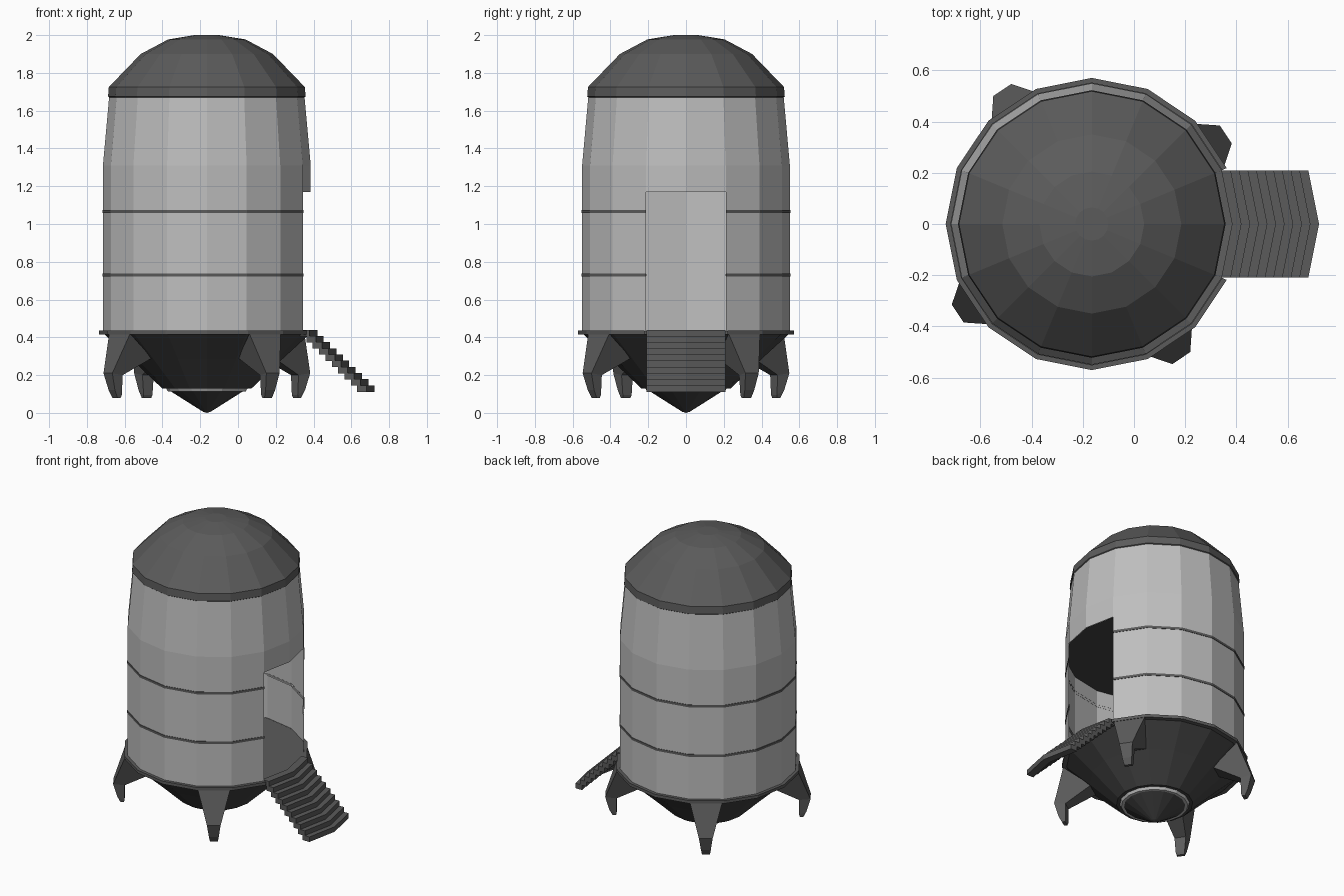
import bpy, bmesh
from math import sin, cos, pi, radians
from mathutils import Vector, Matrix

if "Cube" in bpy.data.objects:
    bpy.data.objects.remove(bpy.data.objects["Cube"])

SIDES = 16
CENTRE_X = -0.165
STEP_ANGLE = 2 * pi / SIDES


def material(name, value):
    mat = bpy.data.materials.new(name)
    mat.use_nodes = True
    colour = (value, value, value, 1)
    mat.diffuse_color = colour
    mat.node_tree.nodes["Principled BSDF"].inputs["Base Color"].default_value = colour
    return mat


light = material("light grey panel", 0.52)
dark = material("dark grey metal", 0.105)
under = material("charcoal underside", 0.055)


def finish(bm, name, mat, recalc=False):
    bmesh.ops.remove_doubles(bm, verts=bm.verts, dist=0.0001)
    if recalc:
        bmesh.ops.recalc_face_normals(bm, faces=bm.faces)
    mesh = bpy.data.meshes.new(name)
    bm.to_mesh(mesh)
    bm.free()
    mesh.materials.append(mat)
    obj = bpy.data.objects.new(name, mesh)
    bpy.context.collection.objects.link(obj)
    return obj


def lathe(name, profile, mat, doorway=False):
    """Turn an upward (radius, z) profile; a doorway skips the two +x facets."""
    bm = bmesh.new()
    rows = [[bm.verts.new((CENTRE_X + r * cos(j * STEP_ANGLE), r * sin(j * STEP_ANGLE), z))
             for j in range(SIDES)] for r, z in profile]
    for low, high in zip(rows, rows[1:]):
        for j in range(SIDES):
            if doorway and j in (0, SIDES - 1):
                continue
            k = (j + 1) % SIDES
            bm.faces.new((low[j], low[k], high[k], high[j]))
    return finish(bm, name, mat)


def prism(name, sections, mat):
    """Loft matching loops of points and cap both ends."""
    bm = bmesh.new()
    rows = [[bm.verts.new(p) for p in s] for s in sections]
    n = len(rows[0])
    for a, b in zip(rows, rows[1:]):
        for j in range(n):
            k = (j + 1) % n
            bm.faces.new((a[j], a[k], b[k], b[j]))
    bm.faces.new(rows[0])
    bm.faces.new(rows[-1])
    return finish(bm, name, mat, recalc=True)


# Cylindrical cabin wall with the doorway, tapering above it
lathe("lower_wall", [(0.55, 0.43), (0.55, 1.17)], light, doorway=True)
lathe("upper_wall", [(0.55, 1.17), (0.55, 1.31), (0.517, 1.675)], light)

# Domed roof
lathe("roof_dome", [(0.516, 1.67), (0.523, 1.675), (0.519, 1.725), (0.35, 1.9),
                    (0.205, 1.977), (0.065, 2.0), (0, 2.0)], dark)

# Seam bands around the wall and the rim below it
for i, z in enumerate((0.73, 1.065)):
    lathe(f"seam_band_{i + 1}", [(0.549, z - 0.008), (0.553, z - 0.008),
                                 (0.553, z + 0.008), (0.549, z + 0.008)], dark, doorway=True)
lathe("base_rim", [(0.51, 0.415), (0.571, 0.415), (0.571, 0.435), (0.545, 0.435)],
      dark, doorway=True)

# Interior floor, ceiling and ledge
lathe("cabin_floor", [(0.549, 0.432), (0, 0.432)], dark)
lathe("cabin_ceiling", [(0, 1.17), (0.548, 1.17)], under)
lathe("inner_ledge", [(0.549, 0.735), (0.543, 0.735), (0.543, 0.725), (0.549, 0.725)],
      light, doorway=True)

# Tapered underside, pale collar and pointed nozzle
lathe("underside_hull", [(0, 0.128), (0.235, 0.128), (0.4, 0.285), (0.545, 0.418)], under)
lathe("collar", [(0.18, 0.112), (0.205, 0.112), (0.215, 0.129)], light)
lathe("nozzle_cone", [(0, 0), (0.02, 0.006), (0.188, 0.112), (0.188, 0.128)], under)

# Four clawed legs: outer r, outer z, outer half width, inner r, inner z, inner half width
leg_shape = [(0.555, 0.42, 0.1, 0.39, 0.29, 0.06),
             (0.63, 0.21, 0.042, 0.56, 0.2, 0.036),
             (0.605, 0.12, 0.03, 0.56, 0.095, 0.028),
             (0.585, 0.08, 0.024, 0.565, 0.08, 0.024)]
for i in range(4):
    place = Matrix.Translation((CENTRE_X, 0, 0)) @ Matrix.Rotation(
        radians(33.75 + 90 * i), 4, "Z")
    sections = [[place @ Vector(p) for p in ((ro, -wo, zo), (ro, wo, zo),
                                             (ri, wi, zi), (ri, -wi, zi))]
                for ro, zo, wo, ri, zi, wi in leg_shape]
    prism(f"leg_{i + 1}", sections, dark)

# Chevron stair treads leading down from the doorway
HALF, POINT, DEPTH, THICK = 0.21, 0.042, 0.05, 0.034
for i in range(10):
    tip = 0.42 + 0.0337 * i
    top = 0.44 - 0.0327 * i
    back = tip - DEPTH
    outline = [(back - POINT, -HALF), (tip - POINT, -HALF), (tip, 0),
               (tip - POINT, HALF), (back - POINT, HALF), (back, 0)]
    prism(f"stair_tread_{i + 1}",
          [[(x, y, z) for x, y in outline] for z in (top - THICK, top)], dark)
